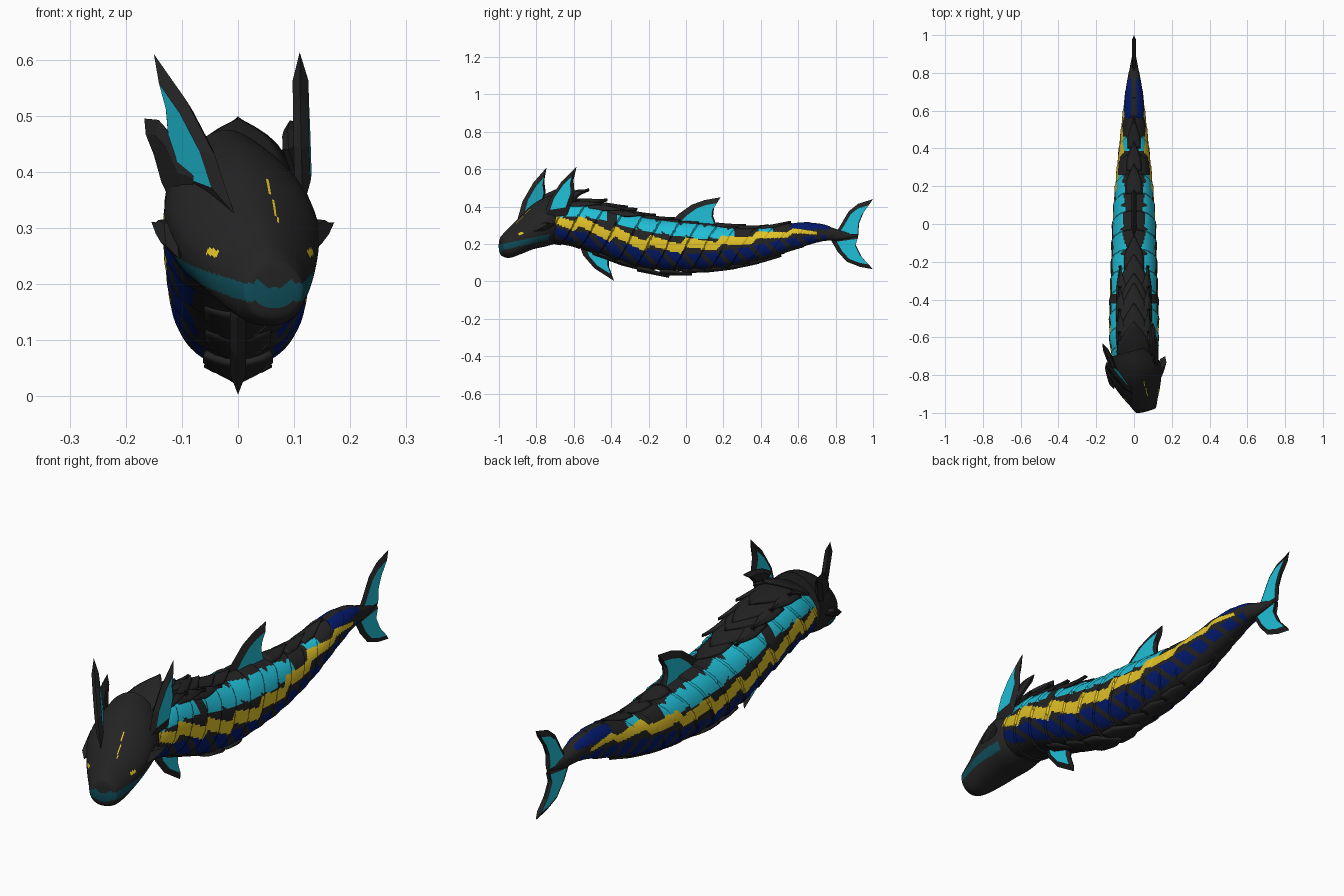
import bpy, bmesh, math
from mathutils import Vector, Matrix

if "Cube" in bpy.data.objects:
    bpy.data.objects.remove(bpy.data.objects["Cube"])

# ---- colours ----
def material(name, rgb):
    m = bpy.data.materials.new(name)
    m.diffuse_color = (*rgb, 1)
    m.use_nodes = True
    m.node_tree.nodes["Principled BSDF"].inputs["Base Color"].default_value = m.diffuse_color
    return m

MATS = [material("charcoal", (0.017, 0.017, 0.017)), material("cyan", (0.015, 0.52, 0.68)),
        material("gold", (0.76, 0.54, 0.02)), material("navy", (0.001, 0.010, 0.15)),
        material("dark_teal", (0.005, 0.075, 0.10))]
BLACK, CYAN, GOLD, NAVY, TEAL = range(5)


def finish(name, bm, smooth=40):
    bmesh.ops.recalc_face_normals(bm, faces=bm.faces)
    me = bpy.data.meshes.new(name)
    bm.to_mesh(me)
    bm.free()
    ob = bpy.data.objects.new(name, me)
    bpy.context.collection.objects.link(ob)
    for m in MATS:
        me.materials.append(m)
    if smooth:
        bpy.ops.object.select_all(action='DESELECT')
        ob.select_set(True)
        bpy.context.view_layer.objects.active = ob
        bpy.ops.object.shade_smooth_by_angle(angle=math.radians(smooth))
    return ob


def curve(rows, y):
    """Smooth interpolation of rows (y, value, value...) at y."""
    y = min(max(y, rows[0][0]), rows[-1][0])
    i = next(k for k in range(len(rows) - 1) if y <= rows[k + 1][0])
    a, b = rows[i], rows[i + 1]
    p, q = rows[max(i - 1, 0)], rows[min(i + 2, len(rows) - 1)]
    d = b[0] - a[0]
    t = (y - a[0]) / d
    out = []
    for k in range(1, len(a)):
        m0 = (b[k] - p[k]) / (b[0] - p[0]) * d
        m1 = (q[k] - a[k]) / (q[0] - a[0]) * d
        out.append((2*t**3 - 3*t*t + 1) * a[k] + (t**3 - 2*t*t + t) * m0
                   + (3*t*t - 2*t**3) * b[k] + (t**3 - t*t) * m1)
    return out


def ring_point(rows, y, a, crown=.9, ridge=0.0):
    w, lo, hi = curve(rows, y)
    c, s = math.cos(a), math.sin(a)
    power = crown if s > 0 else .9
    # overlapping scale steps, slanted backwards down the flanks
    k = 1 + ridge * (((y - 0.07 * s) / 0.1) % 1 - 0.5)
    return Vector((w * k * math.copysign(abs(c) ** power, c), y,
                   (lo + hi) / 2 + (hi - lo) / 2 * k * math.copysign(abs(s) ** power, s)))


def loft(name, rows, rings, sides, crown, ridge, paint, matrix=Matrix()):
    bm = bmesh.new()
    y0, y1 = rows[0][0], rows[-1][0]
    grid = [[bm.verts.new(ring_point(rows, y0 + (y1 - y0) * i / rings, 2 * math.pi * j / sides, crown, ridge))
             for j in range(sides)] for i in range(rings + 1)]
    for i in range(rings):
        for j in range(sides):
            n = (j + 1) % sides
            bm.faces.new((grid[i][j], grid[i][n], grid[i + 1][n], grid[i + 1][j]))
    bm.faces.new(grid[0])
    bm.faces.new(grid[-1])
    for f in bm.faces:
        f.material_index = paint(f.calc_center_median())
    bm.transform(matrix)
    return finish(name, bm)


# ---- body: y, half width, underside, back ----
BODY = [(-.78, .10, .22, .38), (-.70, .12, .20, .41), (-.60, .13, .185, .43), (-.45, .13, .135, .41),
        (-.30, .125, .085, .37), (-.15, .12, .06, .337), (0, .115, .056, .325), (.2, .10, .069, .30),
        (.4, .08, .11, .287), (.6, .058, .175, .315), (.72, .043, .213, .308), (.82, .024, .22, .275),
        (.90, .008, .235, .255)]
# y, middle height and half thickness of each band
CYAN_BAND = [(-.74, .367, .032), (-.6, .382, .037), (-.43, .358, .035), (-.3, .324, .036),
             (-.1, .286, .036), (.1, .265, .036), (.26, .258, .024), (.42, .272, .012), (.5, .28, .01)]
GOLD_BAND = [(-.74, .33, .018), (-.6, .312, .025), (-.45, .272, .028), (-.3, .225, .027), (-.15, .198, .026),
             (0, .194, .025), (.2, .207, .022), (.4, .24, .018), (.6, .263, .012), (.72, .26, .006)]
NAVY_BAND = [(-.72, .265, .022), (-.6, .24, .032), (-.45, .197, .04), (-.2, .125, .045),
             (.07, .111, .04), (.35, .153, .036), (.6, .213, .023), (.75, .235, .014)]


def body_paint(p):
    y, z = p.y, p.z
    if -.74 < y < .70:
        # lightning bolt: long slopes joined by short jumps
        g, h = curve(GOLD_BAND, y)
        t = (y / .19) % 1
        zig = t / .85 if t < .85 else (1 - t) / .15
        if abs(z - g - h * (0.7 - 1.4 * zig)) < h * 1.02:
            return GOLD
    if -.74 < y < -.42 or -.37 < y < .26 or .385 < y < .465:
        c, h = curve(CYAN_BAND, y)
        gap = ((y + .5 * z) / .12) % 1
        if abs(z - c) < h * (.6 + 2 * gap if gap < .2 else 1):
            return CYAN
    if -.72 < y < .75:
        n, h = curve(NAVY_BAND, y)
        if abs(z - n) < h and ((y + .9 * z) / .1) % 1 > .32:
            return NAVY
    if .56 < y < .77 and z > .278 and abs(p.x) > .014:
        return NAVY
    return BLACK


loft("body", BODY, 520, 112, .9, .05, body_paint)

# ---- head, turned to one side ----
HEAD = [(-.329, .012, .180, .195), (-.326, .046, .152, .232), (-.316, .058, .135, .25), (-.28, .075, .126, .287),
        (-.22, .105, .145, .345), (-.15, .13, .172, .41), (-.08, .134, .187, .45), (0, .115, .21, .475)]
TURN = Matrix.Translation((-.02, -.675, 0)) @ Matrix.Rotation(math.radians(15), 4, 'Z')


def head_paint(p):
    if abs(p.z - (.184 + .23 * (p.y + .33))) < .016 and p.y < -.09:
        return TEAL
    if -.25 < p.y < -.228 and abs(p.z - .256 - .3 * (p.y + .24)) < .006:
        return GOLD
    if -.25 < p.y < -.17 and abs(p.x - .028) < .0018 and p.z > .25:
        return GOLD
    return BLACK


loft("head", HEAD, 150, 144, 1.15, 0, head_paint, TURN)


# ---- blades: fins, horns and spikes with a raised coloured panel ----
def blade(name, outline, thick, colour, origin=(0, 0, 0), u=(0, 1, 0), v=(0, 0, 1), panel=.74, shift=(0, 0)):
    o, u, v = Vector(origin), Vector(u), Vector(v)
    n = u.cross(v).normalized()
    c = Vector((sum(q[0] for q in outline), sum(q[1] for q in outline))) / len(outline)
    bm = bmesh.new()
    put = lambda q, h: bm.verts.new(o + u * q[0] + v * q[1] + n * h)
    edge = [put(q, 0) for q in outline]
    for side in (1, -1):
        inner = [put(c + Vector(shift) + (Vector(q) - c) * panel, side * thick) for q in outline]
        for i in range(len(edge)):
            j = (i + 1) % len(edge)
            bm.faces.new((edge[i], edge[j], inner[j], inner[i]))
        bm.faces.new(inner).material_index = colour
    return finish(name, bm, 0)


blade("tail_upper_lobe", [(.78, .23), (.82, .29), (.87, .375), (.92, .415), (1, .44), (.95, .37), (.925, .31),
                          (.92, .23)], .010, CYAN, shift=(.004, -.004))
blade("tail_lower_lobe", [(.77, .23), (.92, .25), (.905, .20), (.94, .13), (1, .065), (.93, .078), (.86, .105),
                          (.81, .16)], .010, CYAN, shift=(.004, .003))
blade("dorsal_fin", [(-.10, .30), (-.04, .36), (.03, .41), (.10, .435), (.185, .45), (.15, .395), (.145, .35),
                     (.17, .28)], .013, CYAN, panel=.7, shift=(.012, -.008))
blade("belly_fin", [(-.58, .22), (-.55, .14), (-.49, .07), (-.385, .003), (-.412, .08), (-.41, .12),
                    (-.45, .18)], .014, CYAN, panel=.7, shift=(.008, .002))

HORN = [(-.5, -.15), (-.58, .3), (-.38, .7), (0, 1), (.12, .68), (.42, .35), (.5, -.15)]


def horn(name, front, back, tip, thick, colour):
    f, b, t = Vector(front), Vector(back), Vector(tip)
    mid = (f + b) / 2
    blade(name, HORN, thick, colour, mid, b - f, t - mid, panel=.65)


horn("left_horn", (-.02, -.89, .36), (-.10, -.77, .39), (-.15, -.745, .61), .014, CYAN)
horn("right_horn", (.115, -.75, .37), (.118, -.62, .39), (.11, -.585, .613), .014, CYAN)
horn("left_rear_horn", (-.09, -.81, .41), (-.10, -.75, .31), (-.167, -.63, .495), .014, BLACK)
horn("right_rear_horn", (.09, -.68, .45), (.11, -.66, .39), (.10, -.52, .49), .014, BLACK)
horn("left_cheek_spike", (-.11, -.86, .25), (-.115, -.79, .31), (-.145, -.73, .31), .02, BLACK)
horn("right_cheek_spike", (.12, -.83, .25), (.125, -.77, .31), (.165, -.70, .31), .02, BLACK)


# ---- pointed armour plates that lift off the body towards the tail ----
def plate(name, y, length, degrees, spread, lift):
    bm = bmesh.new()
    rows, cols = 8, 6
    centre = math.radians(degrees)
    grid = []
    for i in range(rows + 1):
        s = i / rows
        half = math.radians(spread) * (1 if s < .4 else max(.03, (1 - s) / .6))
        line = []
        for j in range(cols + 1):
            k = 2 * j / cols - 1
            a = centre + half * k
            out = Vector((math.cos(a), 0, math.sin(a)))
            p = ring_point(BODY, y + length * s, a)
            line.append(bm.verts.new(p + out * (.005 + lift * s * s + .006 * (1 - abs(k)))))
        grid.append(line)
    for i in range(rows):
        for j in range(cols):
            bm.faces.new((grid[i][j], grid[i][j + 1], grid[i + 1][j + 1], grid[i + 1][j]))
    ob = finish(name, bm)
    mod = ob.modifiers.new("thickness", 'SOLIDIFY')
    mod.thickness = .012
    mod.offset = -1


plate("crest_plate", -.77, .25, 90, 40, .065)
for i, (y, length, lift) in enumerate([(-.64, .22, .028), (-.55, .24, .022), (-.46, .20, .022), (-.36, .2, .012),
                                       (-.24, .18, .004), (.16, .16, .006), (.28, .16, .005), (.4, .16, .003)]):
    plate(f"back_plate_{i + 1}", y, length, 90, 30 if y < -.3 else 22, lift)
for side, sign in (("left", 1), ("right", -1)):
    for i, y in enumerate((-.76, -.64, -.52, -.41)):
        plate(f"{side}_shoulder_plate_{i + 1}", y, .19, 90 + sign * 29, 13, .02)
# belly plates
for i in range(8):
    plate(f"belly_plate_{i + 1}", -.5 + .12 * i, .17, -90, 24, .014 if i == 2 else .002)
